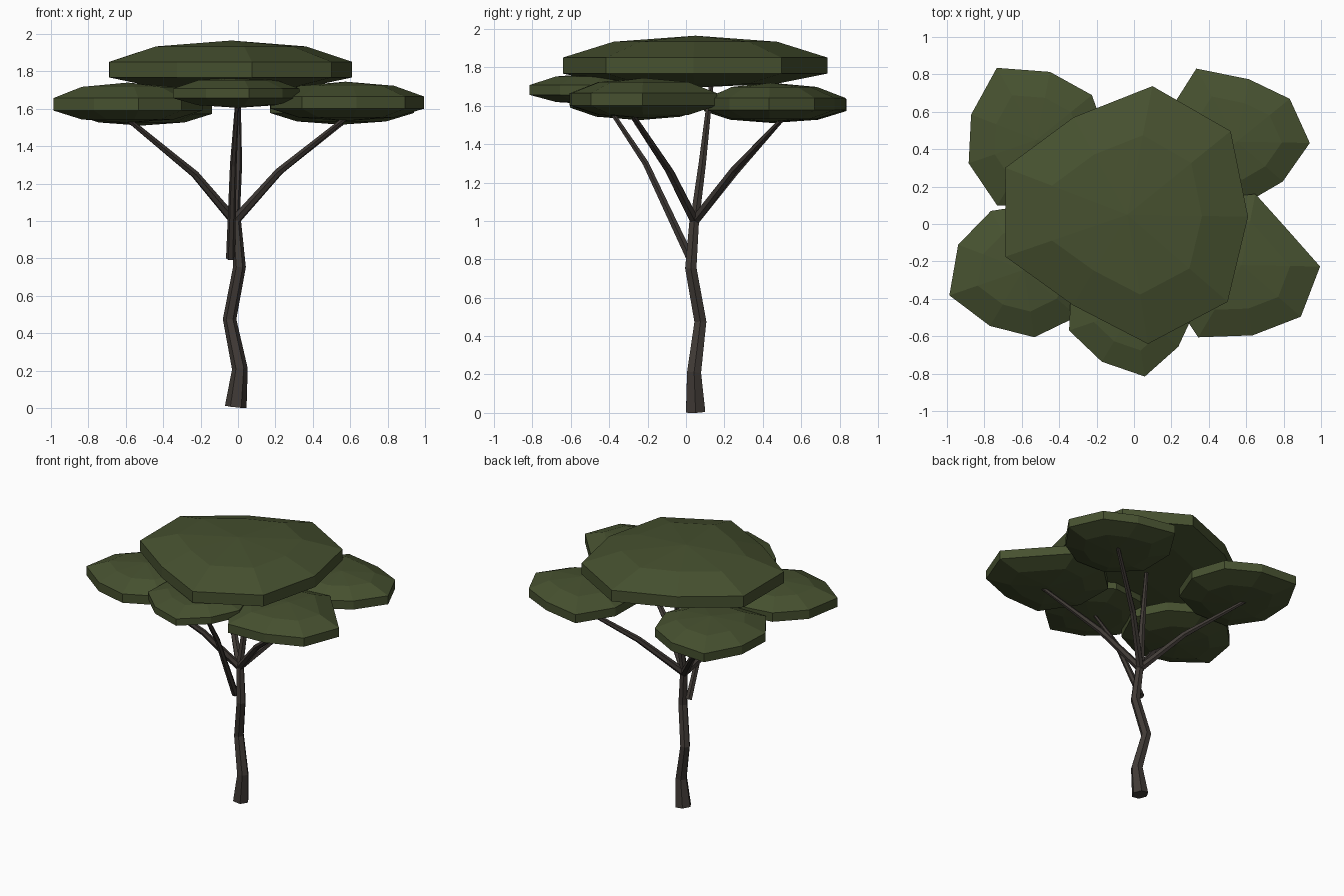
import bpy, bmesh, math
from mathutils import Vector

if "Cube" in bpy.data.objects:
    bpy.data.objects.remove(bpy.data.objects["Cube"])


def material(name, rgb):
    m = bpy.data.materials.new(name)
    m.diffuse_color = (*rgb, 1)
    m.use_nodes = True
    m.node_tree.nodes["Principled BSDF"].inputs["Base Color"].default_value = m.diffuse_color
    return m


BARK = material("dark_bark", (0.052, 0.043, 0.037))
LEAF = material("olive_leaves", (0.062, 0.082, 0.029))


def finish(name, bm, mat):
    bmesh.ops.recalc_face_normals(bm, faces=bm.faces)
    me = bpy.data.meshes.new(name)
    bm.to_mesh(me)
    bm.free()
    me.materials.append(mat)
    ob = bpy.data.objects.new(name, me)
    bpy.context.collection.objects.link(ob)


def bridge(bm, a, b):
    n = len(a)
    for i in range(n):
        j = (i + 1) % n
        bm.faces.new((a[i], a[j], b[j], b[i]))


def limb(name, path, radii, sides=6):
    """Tapered faceted tube along a bent path."""
    bm = bmesh.new()
    pts = [Vector(p) for p in path]
    rings = []
    for k, (p, r) in enumerate(zip(pts, radii)):
        t = (pts[min(k + 1, len(pts) - 1)] - pts[max(k - 1, 0)]).normalized()
        u = (Vector((1, 0, 0)) - t * t.x).normalized()
        v = t.cross(u)
        rings.append([bm.verts.new(p + r * (u * math.cos(a) + v * math.sin(a)))
                      for a in (2 * math.pi * i / sides for i in range(sides))])
    for a, b in zip(rings, rings[1:]):
        bridge(bm, a, b)
    bm.faces.new(rings[0])
    bm.faces.new(rings[-1])
    finish(name, bm, BARK)


def canopy(name, centre, up, down, radii):
    """Squashed nine-sided, five-ring ball with an uneven rim."""
    bm = bmesh.new()
    c = Vector(centre)
    n = len(radii)
    rings = []
    for lat in (54, 18, -18, -54):
        s = math.cos(math.radians(lat)) / math.cos(math.radians(18))
        z = math.sin(math.radians(lat)) * (up if lat > 0 else down)
        rings.append([bm.verts.new(c + Vector((
            r * s * math.cos(math.radians(360 * i / n - 1)),
            r * s * math.sin(math.radians(360 * i / n - 1)), z)))
            for i, r in enumerate(radii)])
    for a, b in zip(rings, rings[1:]):
        bridge(bm, a, b)
    for ring, z in ((rings[0], up), (rings[-1], -down)):
        pole = bm.verts.new(c + Vector((0, 0, z)))
        for i in range(n):
            bm.faces.new((ring[i], ring[(i + 1) % n], pole))
    finish(name, bm, LEAF)


# Crooked trunk
limb("trunk", [(-0.012, 0.05, 0.006), (0.01, 0.042, 0.21), (-0.045, 0.075, 0.475),
               (0.008, 0.025, 0.755), (-0.015, 0.045, 1.03)],
     [0.058, 0.042, 0.036, 0.034, 0.028])

# Branches fanning out of the fork, plus one low front branch
fork = (-0.018, 0.045, 1.0)
thick = [0.027, 0.022, 0.013]
limb("branch_front_left", [fork, (-0.23, -0.08, 1.25), (-0.61, -0.29, 1.56)], thick)
limb("branch_back_left", [fork, (-0.23, 0.25, 1.25), (-0.58, 0.51, 1.54)], thick)
limb("branch_front_right", [fork, (0.22, -0.09, 1.265), (0.60, -0.29, 1.57)], thick)
limb("branch_back_right", [fork, (0.22, 0.25, 1.265), (0.59, 0.52, 1.55)], thick)
limb("branch_centre", [fork, (0.0, 0.085, 1.3), (0.0, 0.135, 1.74)], thick)
limb("branch_low_front", [(-0.04, 0.025, 0.8), (-0.025, -0.21, 1.3), (-0.005, -0.43, 1.63)],
     [0.024, 0.018, 0.011])

# Flat leaf clusters
canopy("leaves_top", (-0.035, 0.05, 1.80), 0.165, 0.105,
       [0.645, 0.71, 0.70, 0.595, 0.70, 0.69, 0.565, 0.70, 0.71])
canopy("leaves_back_left", (-0.52, 0.45, 1.60), 0.115, 0.09,
       [0.38, 0.38, 0.37, 0.44, 0.376, 0.385, 0.41, 0.36, 0.38])
canopy("leaves_front_left", (-0.59, -0.245, 1.62), 0.12, 0.095,
       [0.40, 0.36, 0.36, 0.36, 0.375, 0.42, 0.35, 0.365, 0.38])
canopy("leaves_front_right", (0.575, -0.22, 1.63), 0.115, 0.095,
       [0.42, 0.31, 0.388, 0.40, 0.43, 0.42, 0.45, 0.38, 0.42])
canopy("leaves_back_right", (0.55, 0.44, 1.605), 0.115, 0.09,
       [0.39, 0.364, 0.34, 0.447, 0.40, 0.40, 0.37, 0.33, 0.325])
canopy("leaves_front", (0.0, -0.45, 1.68), 0.09, 0.075,
       [0.33, 0.34, 0.35, 0.36, 0.36, 0.367, 0.334, 0.37, 0.314])
